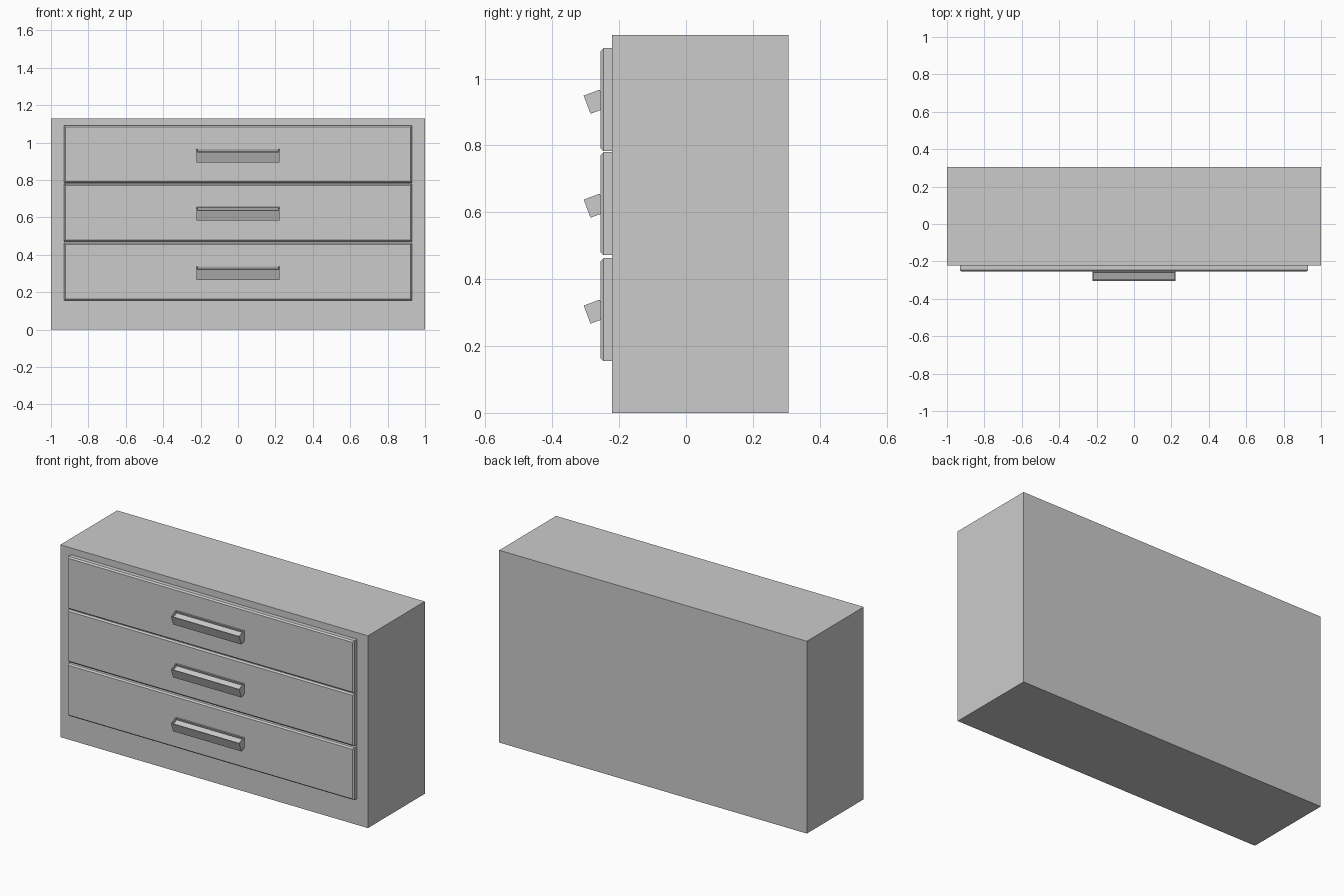
import bpy, bmesh
from math import radians
from mathutils import Matrix, Vector

if "Cube" in bpy.data.objects:
    bpy.data.objects.remove(bpy.data.objects["Cube"])


def box(x, y0, y1, z0, z1):
    """bmesh box, symmetric in x"""
    bm = bmesh.new()
    size = Matrix.Diagonal((2 * x, y1 - y0, z1 - z0, 1))
    place = Matrix.Translation((0, (y0 + y1) / 2, (z0 + z1) / 2))
    bmesh.ops.create_cube(bm, size=1, matrix=place @ size)
    bm.normal_update()
    return bm


def finish(bm, name):
    mesh = bpy.data.meshes.new(name)
    bm.to_mesh(mesh)
    bm.free()
    obj = bpy.data.objects.new(name, mesh)
    bpy.context.collection.objects.link(obj)
    return obj


def facing(bm, direction):
    return max(bm.faces, key=lambda f: f.normal.dot(Vector(direction)))


def drawer_front(name, top):
    # panel with chamfered front edges
    bm = box(0.93, -0.255, -0.222, top - 0.308, top)
    bmesh.ops.bevel(bm, geom=list(facing(bm, (0, -1, 0)).edges), offset=0.008,
                    segments=1, affect='EDGES')
    return finish(bm, name)


def handle(name, top):
    # tilted bar with a shallow finger recess in its upper face
    bm = box(0.222, 0, 0.051, -0.058, 0)
    face = facing(bm, (0, 0, 1))
    bmesh.ops.inset_region(bm, faces=[face], thickness=0.006)
    floor = bmesh.ops.extrude_discrete_faces(bm, faces=[face])["faces"][0]
    bmesh.ops.translate(bm, verts=floor.verts, vec=(0, 0, -0.015))
    obj = finish(bm, name)
    obj.location = (0, -0.306, top)
    obj.rotation_euler = (radians(20.5), 0, 0)
    return obj


# cabinet body
finish(box(1.0, -0.222, 0.306, 0, 1.13), "cabinet_body")

# three drawers, each with its handle
for label, top in (("top", 1.091), ("middle", 0.780), ("bottom", 0.463)):
    drawer_front(f"{label}_drawer_front", top)
    handle(f"{label}_drawer_handle", top - 0.142)
